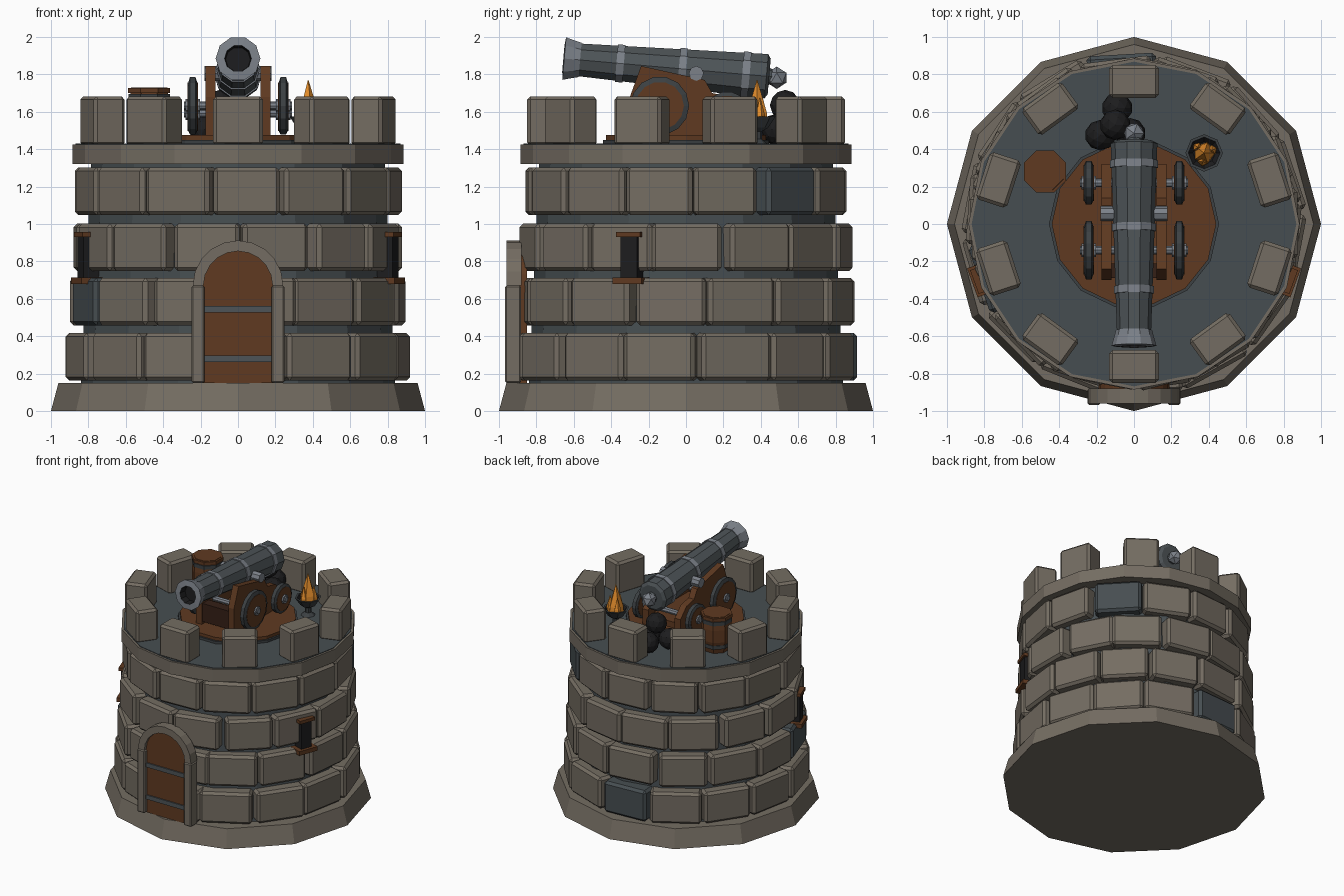
import bpy, bmesh, math, random
from mathutils import Matrix, Vector

if "Cube" in bpy.data.objects:
    bpy.data.objects.remove(bpy.data.objects["Cube"])

random.seed(4)
T = Matrix.Translation


def R(deg, axis):
    return Matrix.Rotation(math.radians(deg), 4, axis)


def material(name, rgb):
    m = bpy.data.materials.new(name)
    m.diffuse_color = (*rgb, 1)
    m.use_nodes = True
    m.node_tree.nodes["Principled BSDF"].inputs["Base Color"].default_value = m.diffuse_color
    return m


STONE = material("warm stone", (0.175, 0.152, 0.122))
SLATE = material("slate", (0.062, 0.076, 0.083))
WOOD = material("brown wood", (0.115, 0.042, 0.015))
DARKWOOD = material("dark wood", (0.035, 0.014, 0.008))
IRON = material("dark iron", (0.045, 0.052, 0.056))
GUN = material("gunmetal", (0.075, 0.088, 0.095))
STEEL = material("pale steel", (0.2, 0.22, 0.25))
BLACK = material("soot black", (0.012, 0.012, 0.013))
FLAME = material("flame orange", (0.78, 0.27, 0.025))


def finish(name, bm, mats):
    bmesh.ops.recalc_face_normals(bm, faces=bm.faces)
    me = bpy.data.meshes.new(name)
    bm.to_mesh(me)
    bm.free()
    for m in mats:
        me.materials.append(m)
    ob = bpy.data.objects.new(name, me)
    bpy.context.collection.objects.link(ob)
    return ob


def add_box(bm, size, mat, bevel=0.0, index=0):
    """Bevelled box placed by a matrix, added to a shared mesh."""
    part = bmesh.new()
    bmesh.ops.create_cube(part, size=1, matrix=Matrix.Diagonal((*size, 1)))
    if bevel:
        bmesh.ops.bevel(part, geom=part.edges[:], offset=bevel, segments=1, affect='EDGES')
    for f in part.faces:
        f.material_index = index
    part.transform(mat)
    tmp = bpy.data.meshes.new("tmp")
    part.to_mesh(tmp)
    part.free()
    bm.from_mesh(tmp)
    bpy.data.meshes.remove(tmp)


def box(name, size, mat, m, bevel=0.0):
    bm = bmesh.new()
    add_box(bm, size, mat, bevel)
    return finish(name, bm, [m])


def lathe(name, prof, n, mat, mats, idx=None, turn=0.0):
    """Spin (radius, height) points; idx gives the colour of each band and the end cap."""
    bm = bmesh.new()
    rings = [[bm.verts.new((r * math.cos(a), r * math.sin(a), z))
              for a in (math.radians(turn) + math.tau * i / n for i in range(n))] for r, z in prof]
    idx = idx or [0] * len(prof)
    for k in range(len(rings) - 1):
        for i in range(n):
            j = (i + 1) % n
            bm.faces.new((rings[k][i], rings[k][j], rings[k + 1][j], rings[k + 1][i])).material_index = idx[k]
    bm.faces.new(rings[0][::-1]).material_index = idx[0]
    bm.faces.new(rings[-1]).material_index = idx[-1]
    bm.transform(mat)
    return finish(name, bm, mats)


def prism(name, pts, mat, depth, m):
    """Extrude a 2D outline along local z."""
    bm = bmesh.new()
    f = bm.faces.new([bm.verts.new((x, y, 0)) for x, y in pts])
    ext = bmesh.ops.extrude_face_region(bm, geom=[f])
    bmesh.ops.translate(bm, verts=[v for v in ext["geom"] if isinstance(v, bmesh.types.BMVert)],
                        vec=(0, 0, depth))
    bm.transform(mat)
    return finish(name, bm, [m])


def ball(name, r, loc, m, sub=2):
    bm = bmesh.new()
    bmesh.ops.create_icosphere(bm, subdivisions=sub, radius=r, matrix=T(loc))
    return finish(name, bm, [m])


I = Matrix.Identity(4)

# Tower body
lathe("base_plinth", [(1.0, 0), (0.96, 0.15)], 12, I, [STONE])
lathe("tower_core", [(0.84, 0.14), (0.785, 1.34)], 16, I, [SLATE])
lathe("parapet_ring", [(0.885, 1.32), (0.885, 1.425)], 16, I, [STONE])
lathe("roof_floor", [(0.868, 1.41), (0.868, 1.43)], 16, I, [SLATE])

# Four courses of wall blocks: centre height, face distance, first angle, slate block angle
for row, (z, face, start, odd) in enumerate([(0.29, 0.905, -9, 91), (0.585, 0.885, -5.5, 200),
                                             (0.875, 0.87, 1, None), (1.175, 0.853, 15.5, 34)]):
    bm = bmesh.new()
    for i in range(14):
        a = start + i * 360 / 14
        w = face * math.tau / 14 - random.uniform(0.012, 0.04)
        slate = odd is not None and abs((a - odd + 180) % 360 - 180) < 13
        r = face - 0.07 + random.uniform(-0.006, 0.006)
        m = R(a + random.uniform(-1, 1), 'Z') @ T((r, 0, z)) @ R(random.uniform(-2, 2), 'Z')
        add_box(bm, (0.14, w, 0.255), m, 0.02, int(slate))
    finish("wall_course_%d" % (row + 1), bm, [STONE, SLATE])

# Battlements
bm = bmesh.new()
for i in range(10):
    add_box(bm, (0.175, 0.265, 0.265), R(18 + 36 * i, 'Z') @ T((0.762, 0, 1.55)), 0.018)
finish("battlements", bm, [STONE])

# Arched door, drawn in x/z and extruded toward the back
UP = R(90, 'X')


def arc(r, steps=10):
    return [(r * math.cos(math.pi * i / steps), 0.67 + r * math.sin(math.pi * i / steps))
            for i in range(steps + 1)]


prism("door_panel", [(-0.185, 0.15), (0.185, 0.15)] + arc(0.19), T((0, -0.85, 0)) @ UP, 0.085, WOOD)
prism("door_arch", arc(0.242) + arc(0.185)[::-1], T((0, -0.88, 0)) @ UP, 0.08, STONE)
for s in (-1, 1):
    box("door_post", (0.07, 0.085, 0.52), T((s * 0.213, -0.924, 0.41)), STONE, 0.008)
for z in (0.28, 0.545):
    box("door_strap", (0.36, 0.02, 0.035), T((0, -0.935, z)), GUN)

# Arrow slits on both sides
for a in (-20, 200):
    m = R(a, 'Z')
    box("slit_opening", (0.1, 0.095, 0.25), m @ T((0.845, 0, 0.82)), BLACK)
    box("slit_lintel", (0.1, 0.135, 0.026), m @ T((0.858, 0, 0.943)), WOOD)
    box("slit_sill", (0.12, 0.165, 0.034), m @ T((0.86, 0, 0.697)), WOOD)

# Cannon turntable
lathe("turntable_rim", [(0.455, 1.42), (0.455, 1.45)], 14, I, [IRON])
lathe("turntable_deck", [(0.44, 1.43), (0.44, 1.475)], 14, I, [WOOD])

# Carriage cheeks, wheels and axles
CHEEK = [(-0.30, 1.475), (-0.30, 1.68), (-0.24, 1.845), (0.10, 1.77), (0.14, 1.70),
         (0.24, 1.68), (0.32, 1.60), (0.32, 1.475)]
YZ = Matrix(((0, 0, 1, 0), (1, 0, 0, 0), (0, 1, 0, 0), (0, 0, 0, 1)))
for s in (-1, 1):
    prism("carriage_cheek", CHEEK, T((s * 0.147 - 0.026, 0, 0)) @ YZ, 0.052, WOOD)
box("carriage_transom", (0.25, 0.08, 0.15), T((0, -0.25, 1.57)), DARKWOOD)
box("carriage_bed", (0.25, 0.55, 0.05), T((0, 0.03, 1.53)), WOOD)
for y, z, r in ((-0.14, 1.632, 0.157), (0.22, 1.592, 0.117)):
    lathe("axle", [(0.022, -0.29), (0.022, 0.29)], 8, T((0, y, z)) @ YZ, [STEEL])
    for s in (-1, 1):
        m = T((s * 0.242, y, z)) @ YZ
        lathe("wheel", [(r * 0.82, -0.024), (r, -0.015), (r, 0.015), (r * 0.82, 0.024)],
              14, m, [IRON])
        lathe("wheel_disc", [(r * 0.82, -0.027), (r * 0.82, 0.027)], 14, m, [WOOD])
        lathe("wheel_hub", [(0.036, -0.04), (0.036, 0.04)], 8, m, [STEEL])

# Cannon barrel, raised five degrees
AIM = T((0, 0.43, 1.79)) @ R(85, 'X')


def bore(t):
    return 0.125 - 0.033 * t


lathe("cannon_barrel", [(0.10, -0.015), (0.125, 0.0), (bore(1.02), 1.02)], 10, AIM, [GUN])
lathe("cannon_muzzle", [(0.097, 1.0), (0.104, 1.03), (0.12, 1.085), (0.072, 1.09), (0.066, 1.03)],
      10, AIM, [STEEL, BLACK], [0, 0, 0, 1, 1])
for t in (0.11, 0.45, 0.785):
    lathe("barrel_band", [(bore(t) + 0.007, t - 0.02), (bore(t) + 0.007, t + 0.02)], 10, AIM, [STEEL])
lathe("trunnion", [(0.04, -0.18), (0.04, 0.18)], 8, T((0, 0.055, 1.805)) @ YZ, [STEEL])
lathe("breech_neck", [(0.03, -0.06), (0.05, 0.0)], 8, AIM, [GUN])
ball("breech_knob", 0.06, (0, 0.485, 1.782), STEEL, 1)

# Stack of shot
for p in ((-0.09, 0.62, 1.505), (-0.18, 0.475, 1.505), (-0.02, 0.485, 1.505), (-0.10, 0.53, 1.635)):
    ball("cannonball", 0.082, p, BLACK)

# Powder keg
K = T((-0.475, 0.28, 1.425))
lathe("keg", [(0.095, 0), (0.118, 0.1), (0.118, 0.2), (0.105, 0.305)], 8, K, [WOOD], turn=22.5)
for z, r in ((0.06, 0.117), (0.255, 0.12)):
    lathe("keg_hoop", [(r, z - 0.015), (r, z + 0.015)], 8, K, [IRON], turn=22.5)
lathe("keg_lid", [(0.122, 0.275), (0.122, 0.302)], 8, K, [WOOD], turn=22.5)

# Brazier with flames
B = T((0.375, 0.38, 1.425))
lathe("brazier_bowl", [(0.06, 0), (0.025, 0.03), (0.025, 0.07), (0.06, 0.09), (0.10, 0.15), (0.085, 0.15),
                       (0.06, 0.12)], 8, B, [IRON, BLACK], [0, 0, 0, 0, 0, 1, 1])
lathe("main_flame", [(0.06, 0.12), (0.055, 0.17), (0.002, 0.345)], 5, B, [FLAME])
for i in range(3):
    lathe("small_flame", [(0.028, 0.12), (0.026, 0.16), (0.002, 0.25)], 5,
          B @ R(120 * i + 20, 'Z') @ T((0.045, 0, 0)), [FLAME])
